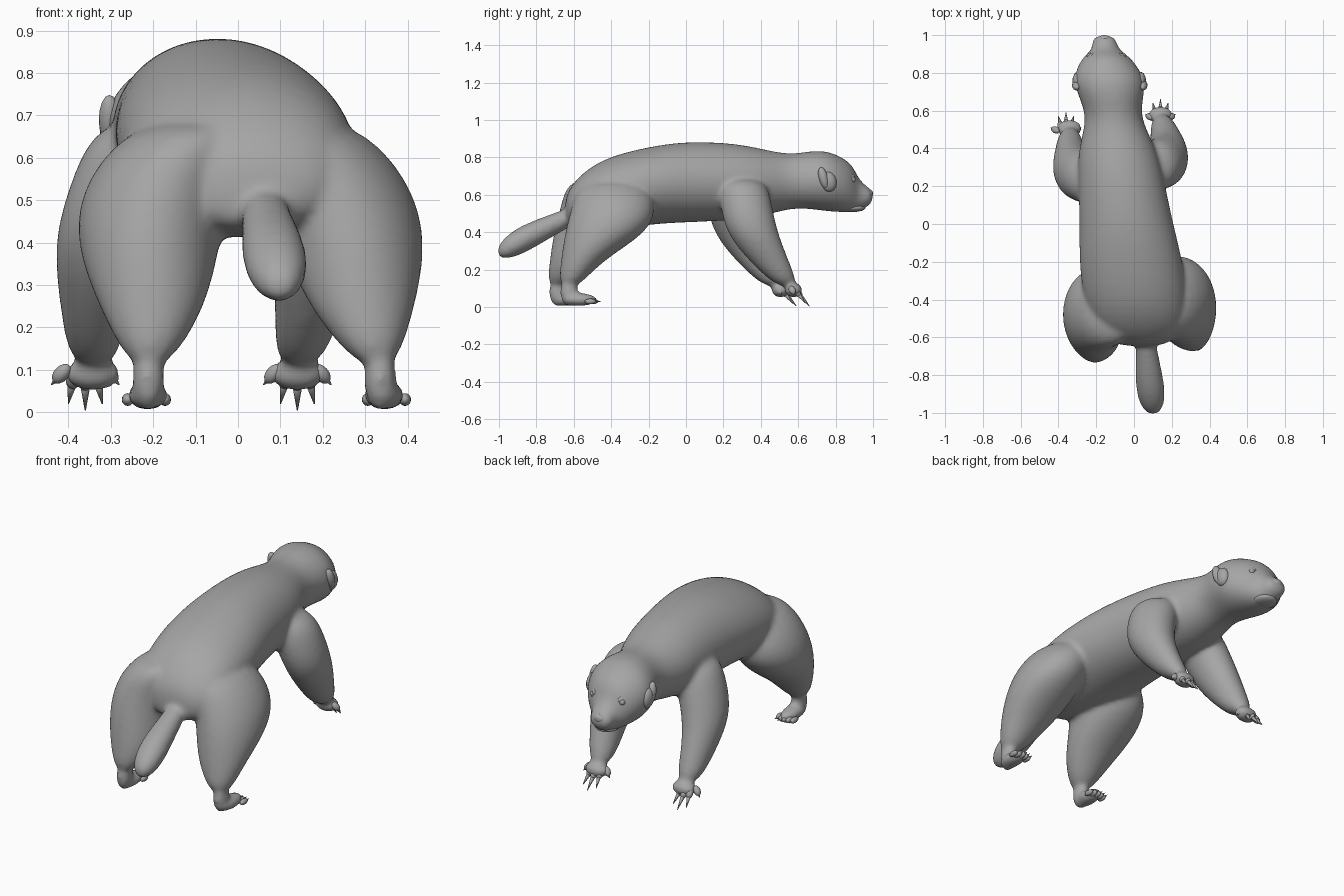
import bpy, bmesh, math
from mathutils import Vector, Matrix

cube = bpy.data.objects.get("Cube")
if cube:
    bpy.data.objects.remove(cube, do_unlink=True)

grey = (0.38, 0.38, 0.38, 1)
fur = bpy.data.materials.new("grey_fur")
fur.use_nodes = True
fur.diffuse_color = grey
fur.node_tree.nodes["Principled BSDF"].inputs["Base Color"].default_value = grey

SIDES = 20
ACROSS = Vector((1, 0, 0))
ALONG = Vector((0, 1, 0))
UP = Vector((0, 0, 1))


def loft(bm, rings, second_axis):
    """Skin a row of ellipses given as (centre, sideways radius, other radius)."""
    loops = []
    for centre, wide, deep in rings:
        angles = [math.tau * i / SIDES for i in range(SIDES)]
        loops.append([bm.verts.new(centre + ACROSS * wide * math.cos(t)
                                   + second_axis * deep * math.sin(t)) for t in angles])
    for low, high in zip(loops, loops[1:]):
        for i in range(SIDES):
            bm.faces.new((low[i - 1], low[i], high[i], high[i - 1]))
    bm.faces.new(loops[0])
    bm.faces.new(loops[-1])


def facing(direction):
    return direction.to_track_quat("Z", "Y").to_matrix().to_4x4()


def ball(bm, centre, scale, turn=Matrix.Identity(4)):
    matrix = Matrix.Translation(centre) @ turn @ Matrix.Diagonal((*scale, 1))
    bmesh.ops.create_uvsphere(bm, u_segments=16, v_segments=8, radius=1, matrix=matrix)


def spike(bm, start, end, radius):
    matrix = Matrix.Translation((start + end) / 2) @ facing(end - start)
    bmesh.ops.create_cone(bm, cap_ends=True, segments=8, radius1=radius, radius2=radius / 10,
                          depth=(end - start).length, matrix=matrix)


def finish(name, bm):
    bmesh.ops.recalc_face_normals(bm, faces=bm.faces)
    for face in bm.faces:
        face.smooth = True
    mesh = bpy.data.meshes.new(name)
    bm.to_mesh(mesh)
    bm.free()
    mesh.materials.append(fur)
    obj = bpy.data.objects.new(name, mesh)
    bpy.context.collection.objects.link(obj)
    return obj


def spine(y, z, offset=0):
    """Point beside the slightly diagonal line of the back."""
    return Vector((offset - 0.04 - 0.12 * y, y, z))


def front_pose(point, side):
    """The right foreleg mirrors the left, set back and splayed outwards."""
    if side == "left":
        return point
    splay = max(0, 0.5 - point.z) / 5
    return Vector((-0.12 - point.x - splay, point.y - 0.07, point.z))


def hind_pose(point, side):
    """The right hind leg mirrors the left, set back and tucked inwards."""
    if side == "left":
        return point
    tuck = max(0, 0.5 - point.z) / 5
    return Vector((0.04 - point.x + tuck, point.y - 0.06, point.z))


def leg(bm, rings, pose, side):
    """Rings step down at even heights from the shoulder or hip."""
    placed = []
    for i, (x, y, wide, deep) in enumerate(rings):
        centre = Vector((x, y, 0.7 - 0.15 * i))
        placed.append((pose(centre, side), wide, deep))
    loft(bm, placed, ALONG)


# Torso, neck and head: y, z, half width, half height
trunk = [
    (-0.65, 0.51, 0.1, 0.07), (-0.6, 0.55, 0.22, 0.13), (-0.45, 0.6, 0.28, 0.2),
    (-0.2, 0.65, 0.28, 0.21), (0, 0.67, 0.25, 0.22), (0.25, 0.67, 0.23, 0.21),
    (0.4, 0.665, 0.21, 0.185), (0.55, 0.67, 0.145, 0.145), (0.65, 0.68, 0.165, 0.155),
    (0.75, 0.675, 0.195, 0.165), (0.83, 0.655, 0.165, 0.15), (0.89, 0.635, 0.12, 0.13),
    (0.92, 0.6, 0.075, 0.09), (0.96, 0.59, 0.065, 0.06), (1, 0.59, 0.055, 0.035)]
skin = bmesh.new()
loft(skin, [(spine(y, z), wide, high) for y, z, wide, high in trunk], UP)

# Tail, hanging in a straight line and thickest near its end
club = [(-0.55, 0.05), (-0.7, 0.06), (-0.85, 0.08), (-0.95, 0.07), (-1.01, 0.03)]
loft(skin, [(Vector((-y / 10, y, 0.78 + y * 0.48)), r, r) for y, r in club], UP)

# Legs with their palms, heels and soles: x, y, half width, half depth
foreleg = [(0.08, 0.3, 0.13, 0.13), (0.15, 0.32, 0.125, 0.14), (0.185, 0.35, 0.115, 0.14),
           (0.17, 0.44, 0.08, 0.11), (0.14, 0.55, 0.06, 0.06)]
hind_leg = [(0.12, -0.39, 0.15, 0.18), (0.23, -0.38, 0.18, 0.23), (0.275, -0.42, 0.175, 0.23),
            (0.29, -0.56, 0.13, 0.11), (0.33, -0.63, 0.045, 0.055)]
for side in ("left", "right"):
    leg(skin, foreleg, front_pose, side)
    leg(skin, hind_leg, hind_pose, side)
    ball(skin, front_pose(Vector((0.14, 0.575, 0.09)), side), (0.07, 0.05, 0.04))
    ball(skin, hind_pose(Vector((0.335, -0.625, 0.08)), side), (0.04, 0.05, 0.08))
    ball(skin, hind_pose(Vector((0.345, -0.57, 0.04)), side), (0.05, 0.1, 0.035))

# Blend the limbs and trunk into one continuous skin
body = finish("body", skin)
rounding = body.modifiers.new("rounding", "SUBSURF")
rounding.levels = rounding.render_levels = 2
blend = body.modifiers.new("blend", "REMESH")
blend.mode = "VOXEL"
blend.voxel_size = 0.012
blend.use_smooth_shade = True
soften = body.modifiers.new("soften", "SMOOTH")
soften.iterations = 10

# Toes and claws: long fans in front, short rows behind
for side in ("left", "right"):
    front_toes, front_claws = bmesh.new(), bmesh.new()
    hind_toes, hind_claws = bmesh.new(), bmesh.new()
    palm = front_pose(Vector((0.14, 0.66, 0)), side)
    sole = hind_pose(Vector((0.35, -0.5, 0.03)), side)
    for i in range(-2, 3):
        bend = i * i
        tip = palm + Vector((i * 0.04, bend * -0.02, 0.005 + bend * 0.015))
        knuckle = palm + Vector((i * 0.028, -0.06 - bend * 0.008, 0.075 + bend * 0.004))
        ball(front_toes, knuckle, (0.018, 0.018, 0.028), facing(tip - knuckle))
        spike(front_claws, knuckle, tip, 0.014)
        toe = sole + Vector((i * 0.022, bend * -0.003, 0))
        ball(hind_toes, toe, (0.014, 0.03, 0.015))
        spike(hind_claws, toe, toe + ALONG * 0.045, 0.01)
    finish(side + "_front_toes", front_toes)
    finish(side + "_front_claws", front_claws)
    finish(side + "_hind_toes", hind_toes)
    finish(side + "_hind_claws", hind_claws)

# Lower jaw and nose
jaw = bmesh.new()
ball(jaw, spine(0.89, 0.53), (0.065, 0.07, 0.022))
finish("lower_jaw", jaw)
nose = bmesh.new()
ball(nose, spine(0.98, 0.605), (0.035, 0.02, 0.025))
finish("nose", nose)

# Ears, eyes and brows, mirrored about the head
for side, sign in (("left", 1), ("right", -1)):
    ear = bmesh.new()
    tilt = Matrix.Rotation(math.radians(15), 4, "X")
    ball(ear, spine(0.76, 0.67, sign * 0.165), (0.03, 0.045, 0.055), tilt)
    ball(ear, spine(0.735, 0.69, sign * 0.175), (0.025, 0.025, 0.06), tilt)
    finish(side + "_ear", ear)
    eye = bmesh.new()
    ball(eye, spine(0.89, 0.68, sign * 0.088), (0.016, 0.016, 0.016))
    finish(side + "_eye", eye)
    brow = bmesh.new()
    outward = facing(Vector((sign, 0.8, 0.3)))
    ball(brow, spine(0.885, 0.69, sign * 0.085), (0.025, 0.02, 0.012), outward)
    finish(side + "_brow", brow)
